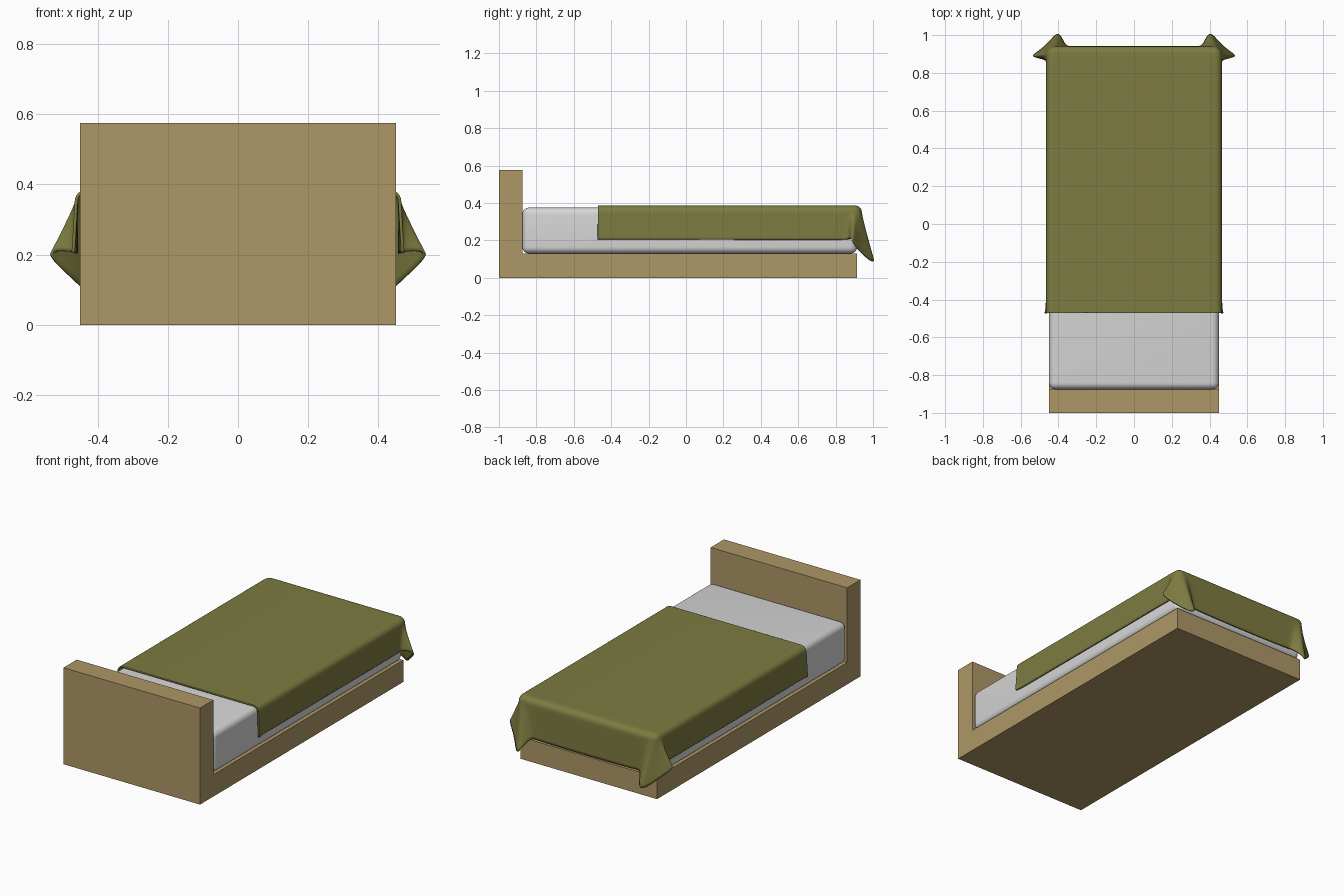
import bpy, bmesh, math
from mathutils import Vector

if "Cube" in bpy.data.objects:
    bpy.data.objects.remove(bpy.data.objects["Cube"])


def material(name, rgb):
    m = bpy.data.materials.new(name)
    m.diffuse_color = (*rgb, 1)
    m.use_nodes = True
    m.node_tree.nodes["Principled BSDF"].inputs["Base Color"].default_value = m.diffuse_color
    return m


WOOD = material("light wood", (0.42, 0.31, 0.135))
WHITE = material("mattress white", (0.68, 0.68, 0.68))
OLIVE = material("olive blanket", (0.205, 0.2, 0.052))


def add_object(name, bm, mat):
    me = bpy.data.meshes.new(name)
    bm.to_mesh(me)
    bm.free()
    me.materials.append(mat)
    ob = bpy.data.objects.new(name, me)
    bpy.context.collection.objects.link(ob)
    return ob


def smooth(ob, angle):
    bpy.ops.object.select_all(action='DESELECT')
    ob.select_set(True)
    bpy.context.view_layer.objects.active = ob
    bpy.ops.object.shade_smooth_by_angle(angle=math.radians(angle))


# Bed frame: L-shaped side profile (base and headboard) extruded across
bm = bmesh.new()
profile = [(-1, 0), (0.915, 0), (0.915, 0.13), (-0.875, 0.13), (-0.875, 0.575), (-1, 0.575)]
face = bm.faces.new([bm.verts.new((-0.45, y, z)) for y, z in profile])
ext = bmesh.ops.extrude_face_region(bm, geom=[face])
bmesh.ops.translate(bm, vec=(0.9, 0, 0),
                    verts=[g for g in ext["geom"] if isinstance(g, bmesh.types.BMVert)])
bmesh.ops.recalc_face_normals(bm, faces=bm.faces)
add_object("bed_frame", bm, WOOD)

# Mattress: rounded box
bm = bmesh.new()
bmesh.ops.create_cube(bm, size=1)
for v in bm.verts:
    v.co = (v.co.x * 0.9, 0.02 + v.co.y * 1.79, 0.2525 + v.co.z * 0.245)
bmesh.ops.bevel(bm, geom=bm.edges[:], offset=0.035, segments=6, profile=0.5, affect='EDGES')
smooth(add_object("mattress", bm, WHITE), 40)

# Blanket: control columns (top edge x, y, outward angle, hem x, y, z), one half
half = [
    (.430, -.470, 0, .474, -.472, .205),
    (.430, -.470, 0, .474, -.472, .205),
    (.430, -.470, 0, .474, -.472, .205),
    (.430, -.440, 0, .466, -.440, .205),
    (.430, -.300, 0, .466, -.300, .205),
    (.430, .300, 0, .466, .300, .203),
    (.430, .700, 0, .466, .700, .203),
    (.430, .800, 0, .466, .800, .203),
    (.430, .850, 0, .462, .860, .203),
    (.430, .875, 5, .475, .872, .210),
    (.430, .890, 15, .552, .885, .215),
    (.429, .897, 30, .515, .910, .170),
    (.427, .902, 45, .470, .945, .130),
    (.423, .904, 60, .430, .990, .090),
    (.420, .905, 75, .400, 1.018, .085),
    (.410, .905, 90, .375, .975, .130),
    (.390, .905, 90, .360, .945, .155),
    (.340, .905, 90, .340, .942, .155),
    (.250, .905, 90, .250, .942, .152),
    (.000, .905, 90, .000, .942, .150),
]
ctrl = half + [(-a, b, 180 - t, -x, y, z) for a, b, t, x, y, z in reversed(half[:-1])]


def bspline(p, steps):
    out = []
    for i in range(len(p) - 3):
        for s in range(steps + (i == len(p) - 4)):
            u = s / steps
            w = ((1 - u) ** 3, 3 * u**3 - 6 * u**2 + 4, -3 * u**3 + 3 * u**2 + 3 * u + 1, u**3)
            out.append([sum(w[k] * p[i + k][j] for k in range(4)) / 6 for j in range(6)])
    return out


TOP, R = 0.386, 0.035
bm = bmesh.new()
cols = []
for a, b, ang, hx, hy, hz in bspline(ctrl, 6):
    n = Vector((math.cos(math.radians(ang)), math.sin(math.radians(ang)), 0))
    c = Vector((a, b, TOP - R))
    # rounded shoulder, then a wall that flares out to the hem
    pts = [c + n * R * math.sin(t) + Vector((0, 0, R * math.cos(t)))
           for t in (math.radians(15 * k) for k in range(6))]
    edge, hem = c + n * R, Vector((hx, hy, hz))
    for k in range(13):
        s = k / 12
        q = edge.lerp(hem, s ** 1.08)
        q.z = edge.z + (hem.z - edge.z) * s
        pts.append(q)
    cols.append([bm.verts.new(q) for q in pts])
for l, r in zip(cols, cols[1:]):
    for k in range(len(l) - 1):
        bm.faces.new((l[k], l[k + 1], r[k + 1], r[k]))
bm.faces.new([c[0] for c in cols])
bmesh.ops.remove_doubles(bm, verts=bm.verts, dist=0.00005)
blanket = add_object("blanket", bm, OLIVE)
sol = blanket.modifiers.new("thickness", 'SOLIDIFY')
sol.thickness = 0.009
sol.offset = -1
smooth(blanket, 50)
